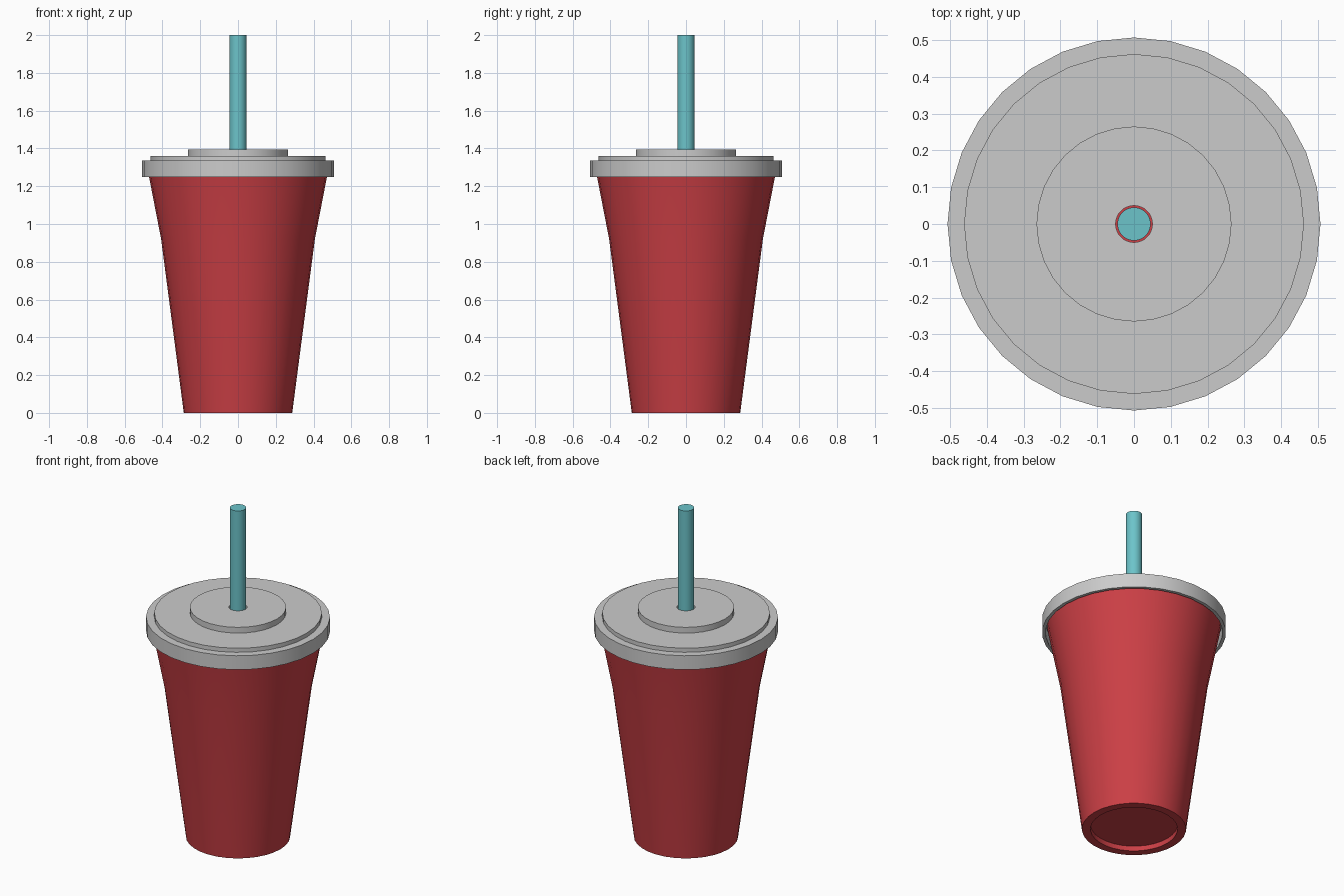
import bpy, bmesh, math

if "Cube" in bpy.data.objects:
    bpy.data.objects.remove(bpy.data.objects["Cube"])

SIDES = 32


def material(name, color):
    m = bpy.data.materials.new(name)
    m.diffuse_color = (*color, 1)
    m.use_nodes = True
    m.node_tree.nodes["Principled BSDF"].inputs["Base Color"].default_value = m.diffuse_color
    return m


def lathe(name, profile, mat=None, closed=False):
    """Revolve (radius, z) points around z; radius 0 makes a pole."""
    bm = bmesh.new()
    verts = [bm.verts.new((r, 0, z)) for r, z in profile]
    pairs = list(zip(verts, verts[1:]))
    if closed:
        pairs.append((verts[-1], verts[0]))
    edges = [bm.edges.new(p) for p in pairs]
    bmesh.ops.spin(bm, geom=verts + edges, axis=(0, 0, 1), cent=(0, 0, 0),
                   steps=SIDES, angle=2 * math.pi)
    bmesh.ops.remove_doubles(bm, verts=bm.verts, dist=1e-4)
    bmesh.ops.recalc_face_normals(bm, faces=bm.faces)
    me = bpy.data.meshes.new(name)
    bm.to_mesh(me)
    bm.free()
    ob = bpy.data.objects.new(name, me)
    bpy.context.collection.objects.link(ob)
    if mat:
        me.materials.append(mat)
    bpy.ops.object.select_all(action='DESELECT')
    ob.select_set(True)
    bpy.context.view_layer.objects.active = ob
    bpy.ops.object.shade_smooth_by_angle(angle=math.radians(30))
    return ob


red = material("red_paper", (0.60, 0.05, 0.06))
teal = material("teal_plastic", (0.15, 0.55, 0.59))

# Tapered cup: recessed base, outer wall with a slight flare, open top
lathe("cup", [(0, 0.03), (0.24, 0.03), (0.24, 0), (0.287, 0), (0.407, 0.92),
              (0.471, 1.25), (0.48, 1.30), (0.46, 1.30), (0.387, 0.92),
              (0.272, 0.05), (0, 0.05)], red)

# Stepped lid: hollow skirt, raised plateau, straw hole in the middle
lathe("lid", [(0.05, 1.395), (0.265, 1.395), (0.265, 1.36), (0.462, 1.36),
              (0.462, 1.335), (0.507, 1.335), (0.507, 1.25), (0.488, 1.25),
              (0.488, 1.315), (0.05, 1.315)], closed=True)

# Capped straw through the hole
lathe("straw", [(0, 0.08), (0.045, 0.08), (0.045, 2.0), (0, 2.0)], teal)
